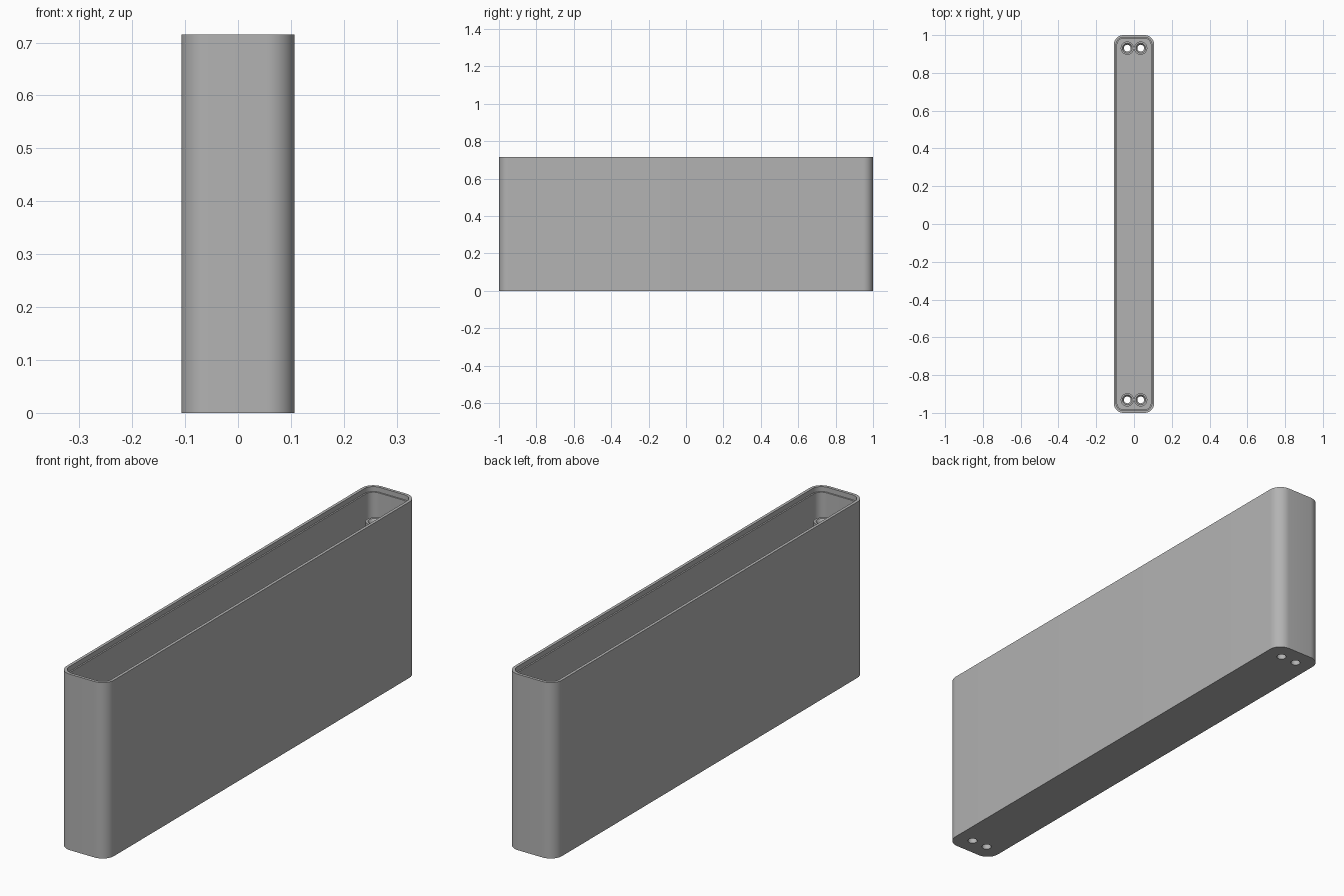
import bpy, bmesh, math

if "Cube" in bpy.data.objects:
    bpy.data.objects.remove(bpy.data.objects["Cube"], do_unlink=True)

HX, HY, H, R = 0.107, 1.0, 0.715, 0.052   # half width, half length, height, corner radius
FLOOR, BOSS_TOP = 0.02, 0.604
BOSS_R, HOLE_R, SINK_R = 0.035, 0.018, 0.026

grey = bpy.data.materials.new("plain grey")
grey.use_nodes = True
grey.diffuse_color = (0.45, 0.45, 0.45, 1)
grey.node_tree.nodes["Principled BSDF"].inputs["Base Color"].default_value = (0.45, 0.45, 0.45, 1)


def rounded_loop(inset, z, steps=10):
    """Rounded rectangle outline, moved inward by inset."""
    r = R - inset
    pts = []
    for k, (sx, sy) in enumerate([(1, 1), (-1, 1), (-1, -1), (1, -1)]):
        for i in range(steps + 1):
            a = math.pi / 2 * (k + i / steps)
            pts.append((sx * (HX - R) + r * math.cos(a), sy * (HY - R) + r * math.sin(a), z))
    return pts


def circle_loop(cx, cy, r, z, n=32):
    return [(cx + r * math.cos(math.tau * i / n), cy + r * math.sin(math.tau * i / n), z)
            for i in range(n)]


def skin(bm, loops, closed=False):
    """Join successive outlines with quads; return the rings of vertices."""
    rings = [[bm.verts.new(p) for p in loop] for loop in loops]
    pairs = list(zip(rings, rings[1:])) + ([(rings[-1], rings[0])] if closed else [])
    for a, b in pairs:
        n = len(a)
        for i in range(n):
            bm.faces.new((a[i], a[(i + 1) % n], b[(i + 1) % n], b[i]))
    return rings


def finish(name, bm):
    bmesh.ops.recalc_face_normals(bm, faces=bm.faces)
    mesh = bpy.data.meshes.new(name)
    bm.to_mesh(mesh)
    bm.free()
    obj = bpy.data.objects.new(name, mesh)
    bpy.context.collection.objects.link(obj)
    mesh.materials.append(grey)
    return obj


def smooth(obj):
    bpy.ops.object.select_all(action='DESELECT')
    obj.select_set(True)
    bpy.context.view_layer.objects.active = obj
    bpy.ops.object.shade_smooth_by_angle(angle=math.radians(30))


# Open tray: outer wall, rim with a small inner step, inner wall and floor
bm = bmesh.new()
rings = skin(bm, [rounded_loop(0, 0), rounded_loop(0, H), rounded_loop(0.012, H),
                  rounded_loop(0.012, H - 0.02), rounded_loop(0.018, H - 0.02),
                  rounded_loop(0.018, FLOOR)])
bm.faces.new(rings[0])
bm.faces.new(rings[-1])
case = finish("case", bm)

# Cutters for the four through holes
centres = [(sx * 0.0355, sy * 0.931) for sx in (-1, 1) for sy in (-1, 1)]
bm = bmesh.new()
for cx, cy in centres:
    for ring in skin(bm, [circle_loop(cx, cy, HOLE_R, z) for z in (-0.05, 0.1)]):
        bm.faces.new(ring)
cutter = finish("hole_cutter", bm)
cutter.hide_render = True
cutter.hide_set(True)
cut = case.modifiers.new("holes", 'BOOLEAN')
cut.operation = 'DIFFERENCE'
cut.solver = 'EXACT'
cut.object = cutter
bpy.context.view_layer.objects.active = case
bpy.ops.object.modifier_apply(modifier=cut.name)
bpy.data.objects.remove(cutter, do_unlink=True)
smooth(case)

# Screw posts: tall tubes with a countersunk mouth
for i, (cx, cy) in enumerate(centres):
    bm = bmesh.new()
    skin(bm, [circle_loop(cx, cy, r, z) for r, z in (
        (BOSS_R, FLOOR), (BOSS_R, BOSS_TOP), (SINK_R, BOSS_TOP),
        (HOLE_R, BOSS_TOP - 0.012), (HOLE_R, FLOOR))], closed=True)
    smooth(finish(f"screw_post_{i + 1}", bm))
